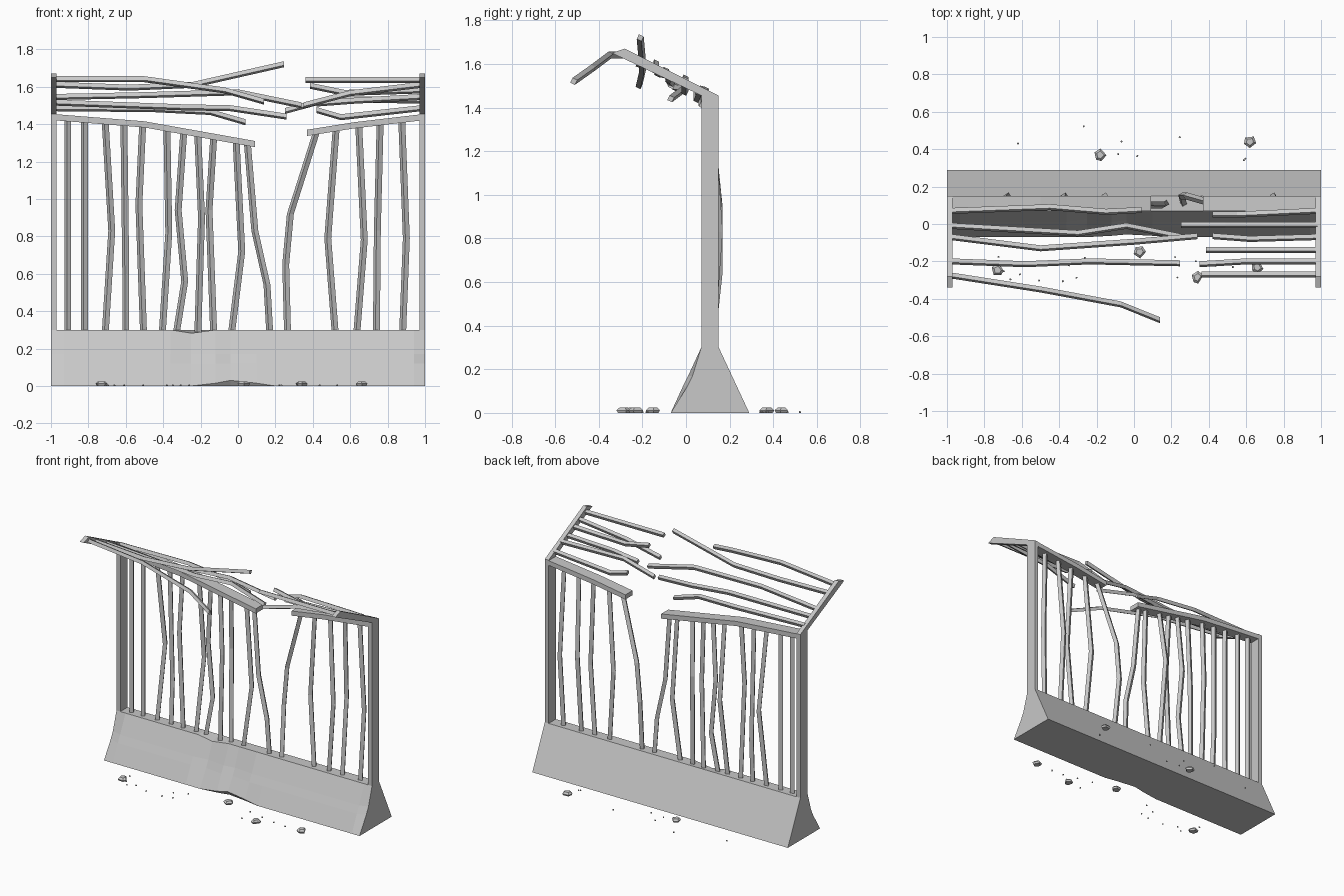
import bpy, math, random
from mathutils import Vector

random.seed(4)
cube = bpy.data.objects.get("Cube")
if cube:
    bpy.data.objects.remove(cube, do_unlink=True)

concrete = bpy.data.materials.new("weathered_grey")
concrete.use_nodes = True
GREY = (0.58, 0.58, 0.58, 1)
concrete.diffuse_color = GREY
concrete.node_tree.nodes["Principled BSDF"].inputs["Base Color"].default_value = GREY


def loft(name, rings):
    """Skin a closed solid through rings that have equal point counts."""
    n = len(rings[0])
    verts = [tuple(p) for ring in rings for p in ring]
    faces = [tuple(range(n)), tuple(range(len(verts) - n, len(verts)))]
    for r in range(len(rings) - 1):
        for i in range(n):
            j = (i + 1) % n
            faces.append((r * n + i, r * n + j, (r + 1) * n + j, (r + 1) * n + i))
    mesh = bpy.data.meshes.new(name)
    mesh.from_pydata(verts, [], faces)
    mesh.materials.append(concrete)
    import bmesh
    bm = bmesh.new()
    bm.from_mesh(mesh)
    bmesh.ops.recalc_face_normals(bm, faces=bm.faces)
    bm.to_mesh(mesh)
    bm.free()
    obj = bpy.data.objects.new(name, mesh)
    bpy.context.collection.objects.link(obj)
    return obj


def bar(name, path, side, turn, upright):
    """Square bar swept along a bent path."""
    rad = side / math.sqrt(2)
    rings = []
    for p in path:
        ring = []
        for k in range(4):
            a = turn + math.pi / 4 + k * math.pi / 2
            u, v = rad * math.cos(a), rad * math.sin(a)
            ring.append(Vector(p) + Vector((u, v, 0) if upright else (0, u, v)))
        rings.append(ring)
    return loft(name, rings)


# Concrete barrier: x station, dent of the front slope, lift of the front foot, top chip
stations = [(-1, .02, 0, 0), (-.93, 0, 0, 0), (-.36, 0, 0, 0), (-.25, .015, 0, .018),
            (-.12, 0, .015, 0), (-.04, .012, .03, 0), (.1, 0, .015, 0), (.2, 0, 0, 0),
            (.94, 0, 0, 0), (1, .02, 0, 0)]
rings = []
for x, dent, lift, chip in stations:
    rings.append([(x, -.07 + lift * 1.2, 0), (x, -.07 + lift * .47, lift), (x, -.015 + dent, .12),
                  (x, .01 + dent, .17), (x, .07, .3 - chip), (x, .15, .3), (x, .29, 0)])
loft("barrier_base", rings)

# End posts with slanted arms
post = [(.07, .3), (.15, .3), (.15, 1.455), (.07, 1.455)]
arm = [(.07, 1.455), (.15, 1.455), (-.28, 1.67), (-.34, 1.65)]
for label, s in (("left", 1), ("right", -1)):
    for part, shape in (("post", post), ("arm", arm)):
        loft(f"{label}_{part}", [[(s * x, y, z) for y, z in shape] for x in (.97, 1)])

# Sagging broken top rails
for label, path in (("right", [(-1, 1.455), (-.5, 1.415), (.09, 1.31)]),
                    ("left", [(.37, 1.37), (.62, 1.41), (1, 1.455)])):
    loft(f"{label}_top_rail", [[(x, .07, z - .033), (x, .15, z - .033), (x, .15, z), (x, .07, z)]
                               for x, z in path])

# Upright bars: foot x, bends (x, z), head (x, z)
uprights = [
    (-.91, [], (-.91, 1.43)), (-.82, [], (-.82, 1.42)),
    (-.71, [(-.675, .83)], (-.71, 1.41)), (-.6, [(-.6, .6)], (-.61, 1.4)),
    (-.505, [(-.53, .97)], (-.51, 1.39)), (-.405, [(-.37, .82)], (-.38, 1.37)),
    (-.33, [(-.285, .56), (-.32, .94)], (-.29, 1.36)), (-.215, [(-.195, .9)], (-.215, 1.34)),
    (-.13, [(-.155, .94)], (-.13, 1.33)), (-.035, [(.02, .72)], (-.01, 1.31)),
    (.17, [(.155, .54), (.09, .83)], (.05, 1.3)),
    (.265, [(.255, .65), (.28, .92)], (.42, 1.36)),
    (.52, [(.48, .79)], (.525, 1.38)), (.635, [(.675, .78)], (.645, 1.4)),
    (.74, [(.745, .83)], (.76, 1.41)), (.88, [(.9, .79)], (.875, 1.43))]
for i, (foot, bends, head) in enumerate(uprights):
    sway = (.015, -.008, .04)[i % 3]
    path = [(foot, .11, .28)] + [(x, .11 + sway, z) for x, z in bends] + [(head[0], .11, head[1])]
    bar(f"upright_bar_{i + 1}", path, .027, math.radians(30), True)

# Broken overhead bars, from each arm towards the gap
overhead = [
    [(-.98, .07, 1.485), (-.45, .09, 1.48), (-.15, .065, 1.465), (.04, .075, 1.41)],
    [(-.98, -.01, 1.515), (-.3, -.05, 1.49), (-.04, -.01, 1.485), (.26, -.07, 1.44)],
    [(-.98, -.07, 1.545), (-.5, -.13, 1.555), (0, -.095, 1.57), (.34, -.065, 1.5)],
    [(-.98, -.2, 1.61), (-.58, -.215, 1.595), (-.24, -.2, 1.61), (.245, -.21, 1.72)],
    [(-.98, -.275, 1.64), (-.5, -.35, 1.64), (-.07, -.43, 1.58), (.14, -.515, 1.52)],
    [(.98, .07, 1.485), (.55, .05, 1.437), (.42, .05, 1.475)],
    [(.98, -.005, 1.525), (.49, -.005, 1.535), (.25, -.005, 1.47)],
    [(.98, -.07, 1.545), (.62, -.08, 1.525), (.42, -.065, 1.51)],
    [(.98, -.14, 1.58), (.57, -.14, 1.567), (.385, -.14, 1.605)],
    [(.98, -.2, 1.61), (.6, -.2, 1.565), (.35, -.215, 1.5)],
    [(.98, -.27, 1.635), (.36, -.27, 1.635)]]
for i, path in enumerate(overhead):
    bar(f"overhead_bar_{i + 1}", path, .024, math.radians(-26), False)


# Rubble
def chunk(name, x, y, size, height):
    angles = [k * math.tau / 5 + random.uniform(-.4, .4) for k in range(5)]
    rings = []
    for z, scale in ((0, .8), (height * .5, 1), (height, .6)):
        rings.append([(x + size * scale * math.cos(a), y + size * scale * math.sin(a), z)
                      for a in angles])
    loft(name, rings)


for i, (x, y) in enumerate([(.62, .44), (-.18, .37), (.03, -.15), (.34, -.285),
                            (-.73, -.245), (.66, -.23)]):
    chunk(f"rubble_chunk_{i + 1}", x, y, .034, .024)
for i in range(22):
    y = random.uniform(-.31, -.17) if i % 3 else random.uniform(.34, .53)
    chunk(f"rubble_bit_{i + 1}", random.uniform(-.75, .7), y, .006, .008)
